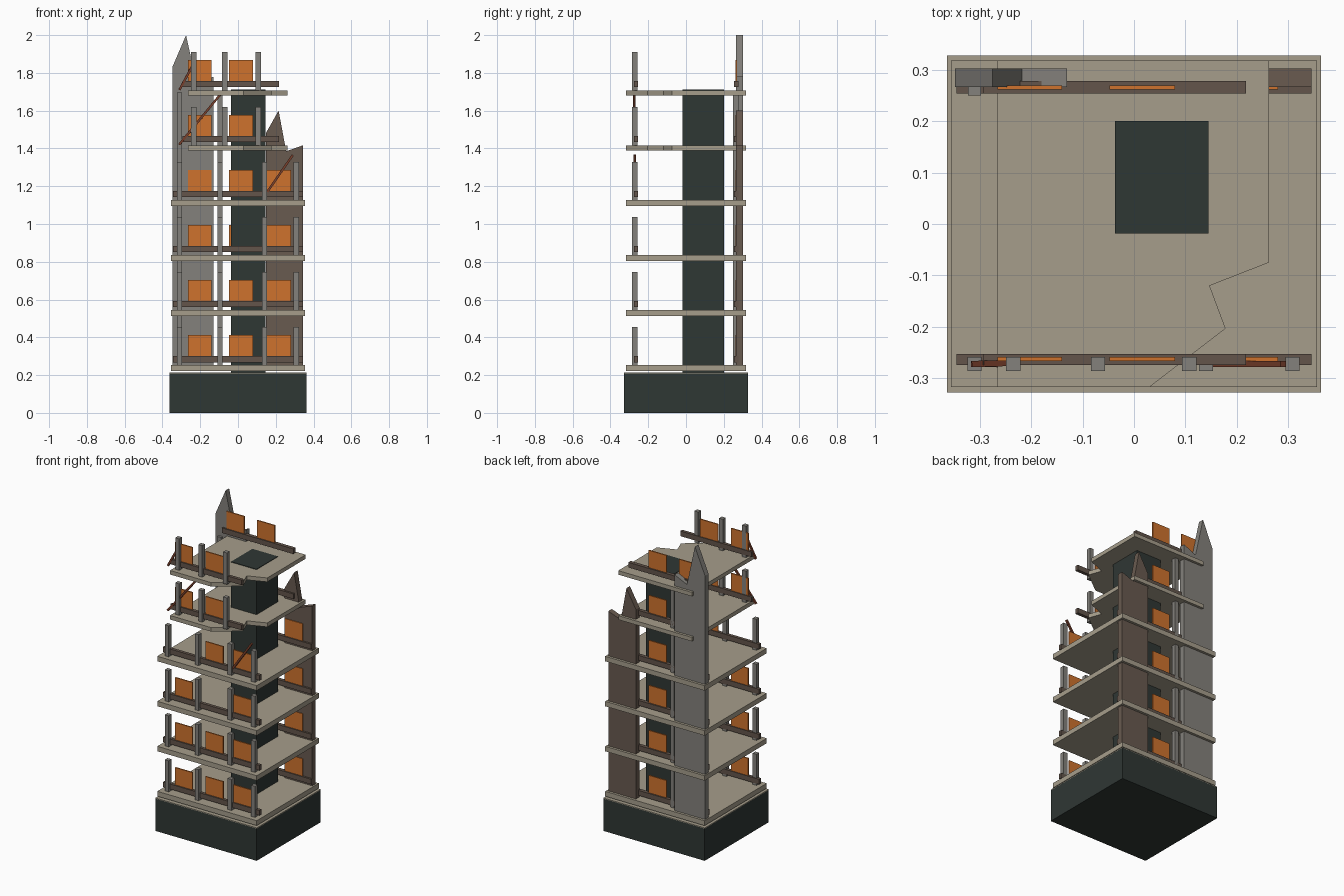
import bpy
from mathutils import Vector

if "Cube" in bpy.data.objects:
    bpy.data.objects.remove(bpy.data.objects["Cube"])


def material(name, rgb):
    m = bpy.data.materials.new(name)
    m.diffuse_color = (*rgb, 1)
    m.use_nodes = True
    m.node_tree.nodes["Principled BSDF"].inputs["Base Color"].default_value = m.diffuse_color
    return m


BEIGE = material("pale_concrete", (0.38, 0.34, 0.26))
GREY = material("grey_concrete", (0.23, 0.22, 0.20))
BROWN = material("brown_wall", (0.14, 0.103, 0.08))
BEAM = material("dark_brown_beam", (0.125, 0.09, 0.07))
DARK = material("dark_green_grey", (0.028, 0.038, 0.034))
ORANGE = material("orange_panel", (0.62, 0.17, 0.027))
RUST = material("rust_steel", (0.19, 0.05, 0.025))


def make(name, verts, faces, mat):
    me = bpy.data.meshes.new(name)
    me.from_pydata(verts, [], faces)
    me.materials.append(mat)
    ob = bpy.data.objects.new(name, me)
    bpy.context.collection.objects.link(ob)
    return ob


def prism(name, pts, lo, hi, mat, upright=False):
    """Extrude a counter-clockwise outline along z, or along y when upright."""
    n = len(pts)
    if upright:
        v = [(x, hi, z) for x, z in pts] + [(x, lo, z) for x, z in pts]
    else:
        v = [(x, y, lo) for x, y in pts] + [(x, y, hi) for x, y in pts]
    f = [tuple(reversed(range(n))), tuple(range(n, 2 * n))]
    f += [(i, (i + 1) % n, (i + 1) % n + n, i + n) for i in range(n)]
    return make(name, v, f, mat)


def box(name, x0, x1, y0, y1, z0, z1, mat):
    return prism(name, [(x0, y0), (x1, y0), (x1, y1), (x0, y1)], z0, z1, mat)


def rod(name, a, b, w, mat):
    a, b = Vector(a), Vector(b)
    bpy.ops.mesh.primitive_cube_add(size=1)
    ob = bpy.context.object
    ob.name = name
    ob.location = (a + b) / 2
    ob.scale = (w, w, (b - a).length)
    ob.rotation_euler = (b - a).to_track_quat('Z', 'Y').to_euler()
    ob.data.materials.append(mat)


# plinth with a pale top, and the central lift core
box("plinth", -0.363, 0.363, -0.327, 0.327, 0, 0.208, DARK)
box("plinth_top", -0.363, 0.363, -0.327, 0.327, 0.208, 0.213, BEIGE)
box("core", -0.037, 0.145, -0.018, 0.2, 0.21, 1.711, DARK)

# torn outline of the two upper floors
TORN = [(-0.265, -0.317), (0.03, -0.317), (0.178, -0.203), (0.147, -0.12),
        (0.262, -0.075), (0.262, 0.318), (-0.265, 0.318)]
PANELS = [(-0.265, -0.14), (-0.048, 0.08), (0.153, 0.28)]
MISSING = {(2, 1), (3, 0)}  # (floor, bay) without a front panel

for k in range(6):
    c = 0.238 + k * 0.2913
    upper = k > 3
    # floor slab
    if upper:
        prism(f"floor_slab_{k}", TORN, c - 0.013, c + 0.013, BEIGE)
    else:
        box(f"floor_slab_{k}", -0.356, 0.356, -0.317, 0.318,
            c - 0.016, c + 0.016, BEIGE)
    # low beams along front and back
    bx = (-0.293, 0.218) if upper else (-0.345, 0.345)
    box(f"front_beam_{k}", *bx, -0.274, -0.253, c + 0.03, c + 0.063, BEAM)
    box(f"back_beam_{k}", *bx, 0.254, 0.278, c + 0.03, c + 0.063, BEAM)
    # broken front columns
    for i, x in enumerate((-0.235, -0.07, 0.107) if upper
                          else (-0.31, -0.095, 0.14, 0.308)):
        box(f"front_column_{k}_{i}", x - 0.014, x + 0.014, -0.286, -0.258,
            c + 0.013, c + 0.217, GREY)
    # infill panels
    for i, (x0, x1) in enumerate(PANELS[:2] if upper else PANELS):
        if (k, i) not in MISSING:
            box(f"front_panel_{k}_{i}", x0, x1, -0.266, -0.258,
                c + 0.058, c + 0.175, ORANGE)
        box(f"back_panel_{k}_{i}", x0, x1, 0.261, 0.269,
            c + 0.058, c + 0.175, ORANGE)

# tall back columns
for i, x in enumerate((-0.31, -0.095)):
    box(f"back_column_{i}", x - 0.013, x + 0.013, 0.25, 0.278,
        0.25, 1.695, GREY)

# jagged back walls
prism("grey_back_wall", [(-0.348, 0.25), (-0.13, 0.25), (-0.13, 1.78),
      (-0.218, 1.74), (-0.275, 2.0), (-0.348, 1.83)], 0.266, 0.302, GREY, True)
prism("brown_back_wall", [(0.147, 0.25), (0.345, 0.25), (0.345, 1.417),
      (0.255, 1.385), (0.215, 1.6), (0.147, 1.48)], 0.266, 0.302, BROWN, True)

# bent steel braces
rod("brace_top", (-0.31, -0.272, 1.71), (-0.24, -0.27, 1.84), 0.012, RUST)
rod("brace_middle", (-0.312, -0.272, 1.42), (-0.09, -0.274, 1.69), 0.012, RUST)
rod("brace_low", (0.155, -0.272, 1.17), (0.29, -0.272, 1.365), 0.012, RUST)
